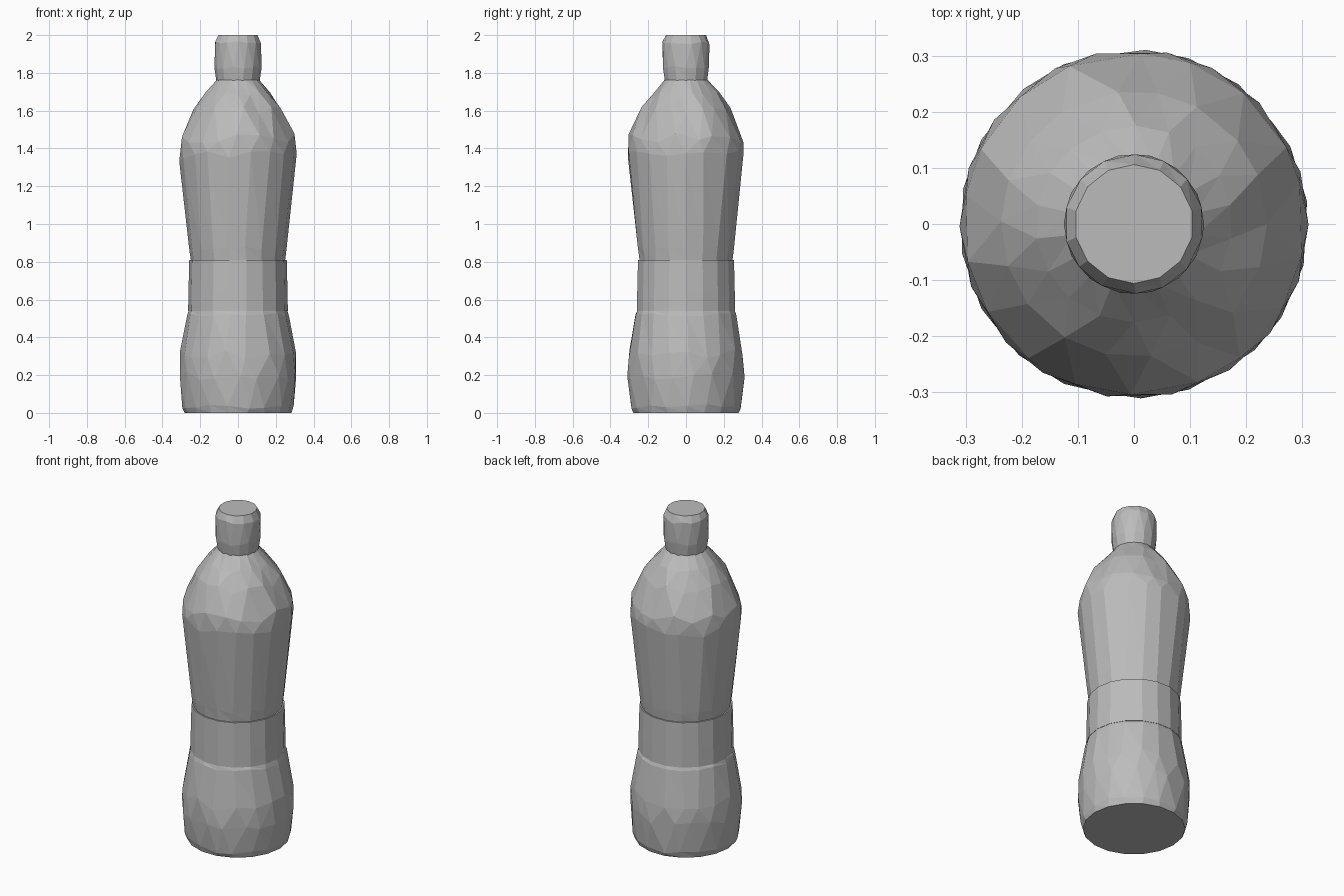
import bpy, bmesh, math, random

random.seed(4)
if "Cube" in bpy.data.objects:
    bpy.data.objects.remove(bpy.data.objects["Cube"], do_unlink=True)

grey = bpy.data.materials.new("plain_grey")
grey.use_nodes = True
colour = (0.5, 0.5, 0.5, 1)
grey.diffuse_color = colour
grey.node_tree.nodes["Principled BSDF"].inputs["Base Color"].default_value = colour


def faceted_lathe(name, profile, sides):
    """Turn (radius, height, twist in steps, height jitter) rings into a closed faceted shell."""
    bm = bmesh.new()
    rings = []
    for radius, height, twist, jitter in profile:
        ring = []
        for i in range(sides):
            sway = random.uniform(-1, 1)
            a = math.tau * (i + twist + sway * min(jitter * 8, 0.2)) / sides
            z = height + random.uniform(-jitter, jitter)
            ring.append(bm.verts.new((radius * math.cos(a), radius * math.sin(a), z)))
        rings.append(ring)
    for low, high in zip(rings, rings[1:]):
        for i in range(sides):
            j = (i + 1) % sides
            # split along the diagonal that suits a ring twisted forward
            bm.faces.new((low[i], low[j], high[i]))
            bm.faces.new((low[j], high[j], high[i]))
    bm.faces.new(rings[0][::-1])
    bm.faces.new(rings[-1])
    bmesh.ops.recalc_face_normals(bm, faces=bm.faces)
    mesh = bpy.data.meshes.new(name)
    bm.to_mesh(mesh)
    bm.free()
    mesh.materials.append(grey)
    obj = bpy.data.objects.new(name, mesh)
    bpy.context.collection.objects.link(obj)
    return obj


# Rounded base section
faceted_lathe("lower_body", [
    (0.283, 0.0, 0, 0), (0.295, 0.035, 0, 0.015), (0.311, 0.2, 0.5, 0.025),
    (0.306, 0.31, 1, 0.03), (0.27, 0.52, 1, 0.008), (0.262, 0.54, 1, 0)], 18)

# Grip band at the waist
faceted_lathe("waist_band", [
    (0.264, 0.54, 0, 0), (0.262, 0.65, 0, 0), (0.258, 0.81, 0, 0)], 18)

# Tapered chest and shoulder
faceted_lathe("upper_body", [
    (0.25, 0.81, 0, 0), (0.258, 0.87, 0, 0.01), (0.311, 1.36, 0, 0.03),
    (0.304, 1.455, 0.5, 0.025), (0.237, 1.6, 1, 0.02), (0.175, 1.69, 1.5, 0.01),
    (0.112, 1.765, 1.5, 0)], 18)

# Screw cap
faceted_lathe("cap", [
    (0.115, 1.76, 0, 0), (0.125, 1.83, 0, 0.01),
    (0.124, 1.96, 0.5, 0.01), (0.106, 2.0, 0.5, 0)], 14)
